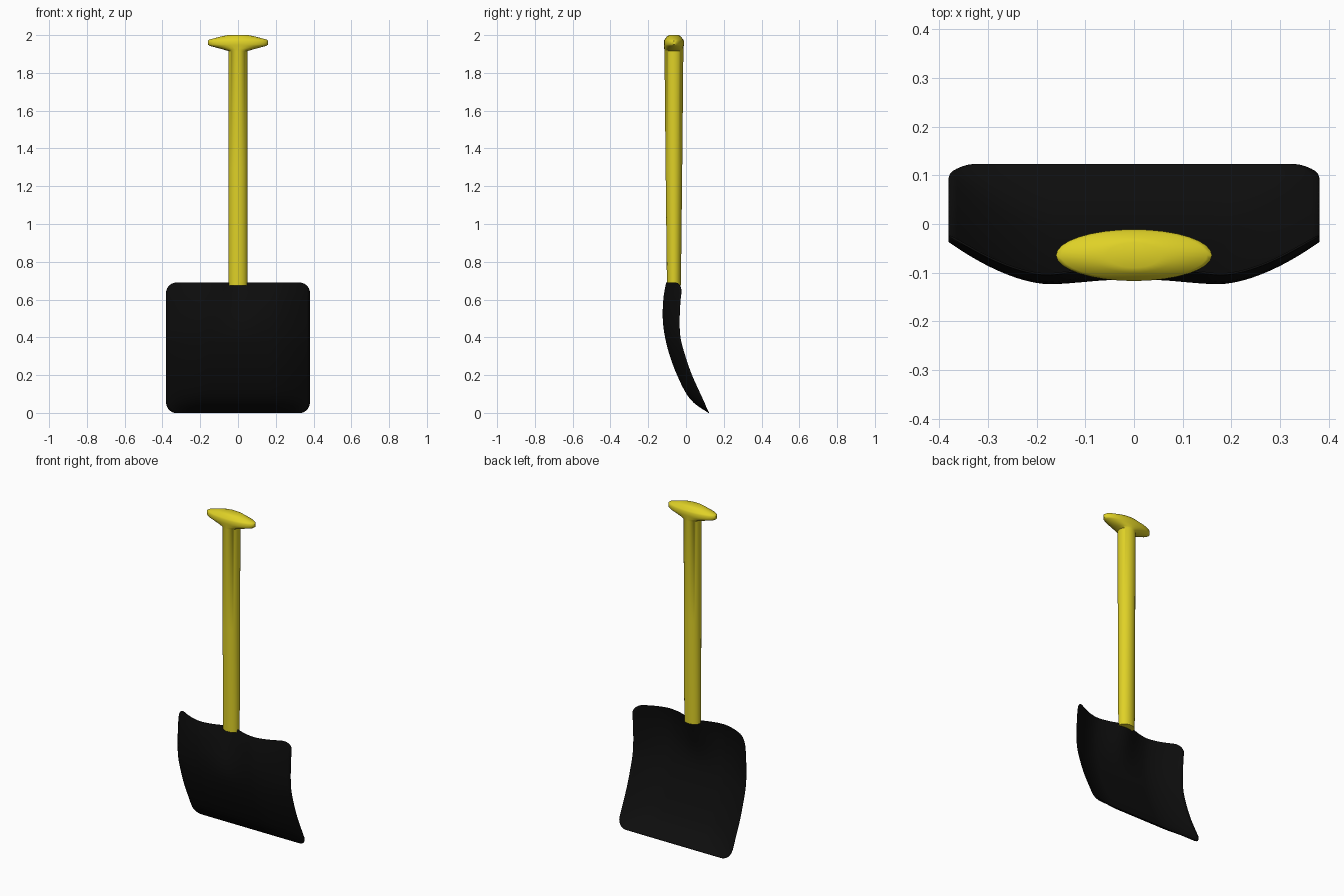
import bpy, bmesh, math

if "Cube" in bpy.data.objects:
    bpy.data.objects.remove(bpy.data.objects["Cube"])


def material(name, rgb):
    m = bpy.data.materials.new(name)
    m.diffuse_color = (*rgb, 1)
    m.use_nodes = True
    m.node_tree.nodes["Principled BSDF"].inputs["Base Color"].default_value = m.diffuse_color
    return m


def make_object(name, bm, mat, angle):
    bmesh.ops.recalc_face_normals(bm, faces=bm.faces)
    mesh = bpy.data.meshes.new(name)
    bm.to_mesh(mesh)
    bm.free()
    ob = bpy.data.objects.new(name, mesh)
    bpy.context.collection.objects.link(ob)
    mesh.materials.append(mat)
    bpy.context.view_layer.objects.active = ob
    ob.select_set(True)
    bpy.ops.object.shade_smooth_by_angle(angle=math.radians(angle))
    ob.select_set(False)
    return ob


def curve(zs, ys, z):
    """Smooth interpolation through a profile."""
    n = len(zs)
    i = max(k for k in range(n - 1) if zs[k] <= z or k == 0)

    def slope(k):
        a, b = max(k - 1, 0), min(k + 1, n - 1)
        return (ys[b] - ys[a]) / (zs[b] - zs[a])
    h = zs[i + 1] - zs[i]
    t = (z - zs[i]) / h
    return ((2*t**3 - 3*t*t + 1) * ys[i] + (t**3 - 2*t*t + t) * h * slope(i)
            + (3*t*t - 2*t**3) * ys[i + 1] + (t**3 - t*t) * h * slope(i + 1))


black = material("black", (0.004, 0.004, 0.004))
yellow = material("yellow", (0.74, 0.64, 0.02))

# Blade: dished sheet, profile differs between middle and side edges
H, W, R = 0.69, 0.38, 0.055
ZS = [0, 0.05, 0.1, 0.2, 0.3, 0.4, 0.5, 0.6, 0.65, 0.69]
MID = [0.122, 0.048, 0.005, -0.045, -0.083, -0.109, -0.122, -0.12, -0.113, -0.105]
SIDE = [0.122, 0.098, 0.075, 0.03, -0.005, -0.031, -0.035, -0.03, -0.024, -0.02]


def blade_y(x, z):
    mid, side = curve(ZS, MID, z), curve(ZS, SIDE, z)
    f = max(0, (abs(x) - 0.17) / (W - 0.17)) ** 1.7
    t = min(1, max(0, (z - 0.38) / (H - 0.38)))
    socket = 0.042 * t * t * (3 - 2 * t) * math.exp(-(x / 0.1) ** 2)
    return mid + (side - mid) * f + socket


bm = bmesh.new()
corner = [R * (1 - math.cos(math.pi / 2 * k / 6)) for k in range(6)]
heights = corner + [R + (H - 2 * R) * k / 24 for k in range(25)] + [H - c for c in reversed(corner)]
COLS = 48
grid = []
for z in heights:
    d = max(0, R - z, z - (H - R))
    w = W - R + math.sqrt(max(0, R * R - d * d))
    xs = [w * (2 * j / COLS - 1) for j in range(COLS + 1)]
    grid.append([bm.verts.new((x, blade_y(x, z), z)) for x in xs])
for a, b in zip(grid, grid[1:]):
    for j in range(COLS):
        bm.faces.new((a[j], a[j + 1], b[j + 1], b[j]))
blade = make_object("blade", bm, black, 60)
thick = blade.modifiers.new("thickness", 'SOLIDIFY')
thick.thickness = 0.004
thick.offset = 0

# Handle: oval rings lofted from the blade to the flared grip (z, half x, half y)
RINGS = [(0.675, 0.05, 0.037), (1.3, 0.05, 0.044), (1.915, 0.05, 0.05),
         (1.923, 0.075, 0.051), (1.943, 0.15, 0.052), (1.95, 0.16, 0.053),
         (1.97, 0.16, 0.053), (1.977, 0.15, 0.049), (1.994, 0.085, 0.036),
         (2.0, 0.055, 0.026)]
SEG = 32
bm = bmesh.new()
loops = [[bm.verts.new((rx * math.cos(2 * math.pi * k / SEG),
                        -0.064 + ry * math.sin(2 * math.pi * k / SEG), z))
          for k in range(SEG)] for z, rx, ry in RINGS]
for a, b in zip(loops, loops[1:]):
    for k in range(SEG):
        n = (k + 1) % SEG
        bm.faces.new((a[k], a[n], b[n], b[k]))
bm.faces.new(loops[0])
bm.faces.new(loops[-1])
make_object("handle", bm, yellow, 50)
